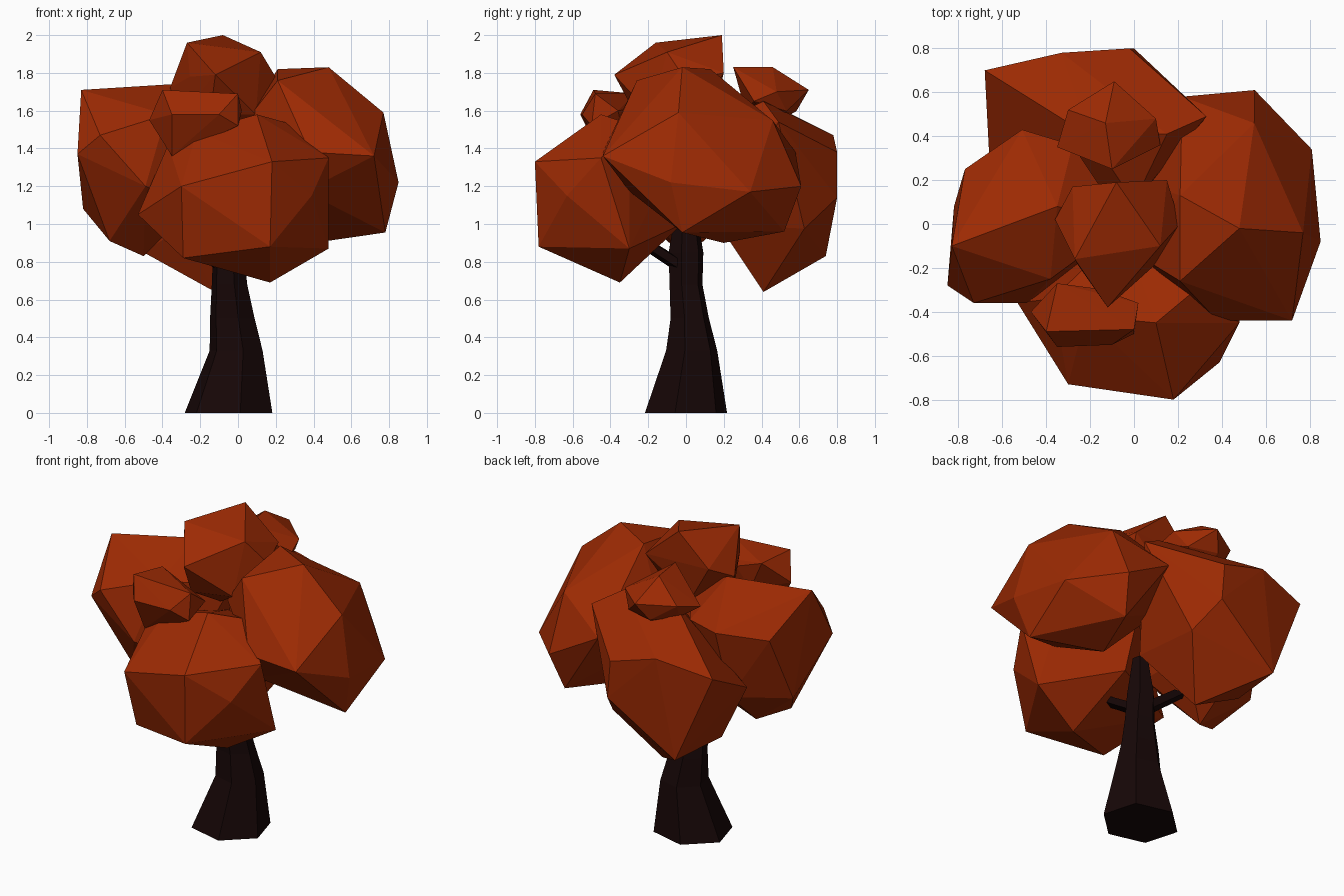
import bpy, bmesh, math
from mathutils import Vector


def material(name, rgb):
    m = bpy.data.materials.new(name)
    m.diffuse_color = (*rgb, 1)
    return m


LEAF = material("autumn_leaf", (0.335, 0.023, 0.001))
BARK = material("dark_bark", (0.008, 0.002, 0.002))


def finish(name, bm, mat):
    bmesh.ops.recalc_face_normals(bm, faces=bm.faces)
    me = bpy.data.meshes.new(name)
    bm.to_mesh(me)
    bm.free()
    me.materials.append(mat)
    ob = bpy.data.objects.new(name, me)
    bpy.context.collection.objects.link(ob)
    return ob


def limb(name, rings, sides=6):
    """Faceted loft through rings of (x, y, z, radius_x, radius_y)."""
    bm = bmesh.new()
    loops = []
    for x, y, z, rx, ry in rings:
        angles = [math.tau * i / sides + math.pi / 4 for i in range(sides)]
        loops.append([bm.verts.new((x + rx * math.cos(a), y + ry * math.sin(a), z))
                      for a in angles])
    for lo, hi in zip(loops, loops[1:]):
        for i in range(sides):
            j = (i + 1) % sides
            bm.faces.new((lo[i], lo[j], hi[j], hi[i]))
    bm.faces.new(loops[0][::-1])
    bm.faces.new(loops[-1])
    return finish(name, bm, BARK)


def clump(name, centre, radii, corners, gap):
    """Faceted leaf mass: coarse ball pulled out to a few corners, then hulled."""
    bm = bmesh.new()
    bmesh.ops.create_icosphere(bm, subdivisions=1, radius=0.93)
    ball = [Vector(centre) + Vector(v.co[i] * radii[i] for i in range(3)) for v in bm.verts]
    bm.clear()
    corners = [Vector(c) for c in corners]
    keep = [p for p in ball if all((p - c).length > gap for c in corners)]
    for p in corners + keep:
        bm.verts.new(p)
    bmesh.ops.convex_hull(bm, input=bm.verts)
    bmesh.ops.delete(bm, geom=[v for v in bm.verts if not v.link_faces], context='VERTS')
    return finish(name, bm, LEAF)


# Trunk with flared foot
limb("trunk", [(-0.05, 0, 0, 0.24, 0.225), (-0.01, 0.03, 0.33, 0.145, 0.14),
               (-0.03, 0.02, 0.5, 0.122, 0.105), (-0.045, 0, 0.68, 0.097, 0.09),
               (-0.05, 0, 0.85, 0.085, 0.095), (-0.05, 0, 1.1, 0.05, 0.05)])

# Short branches reaching into the clumps
for label, tip in (("front", (0, -0.25, 0.92)), ("left", (-0.3, 0.02, 0.95))):
    limb(label + "_branch", [(-0.05, 0, 0.76, 0.07, 0.07), (*tip, 0.06, 0.06)], 5)

# Four large leaf clumps
clump("front_leaves", (-0.02, -0.36, 1.12), (0.48, 0.42, 0.42), [
    (0.18, -0.80, 1.33), (-0.30, -0.73, 1.2), (0.17, -0.78, 0.88), (-0.29, -0.62, 0.82),
    (0.17, -0.35, 0.69), (0.48, -0.45, 1.35), (0.48, -0.3, 0.87), (-0.53, -0.36, 1.05),
    (0.1, -0.45, 1.58), (-0.37, -0.34, 1.42), (0.28, -0.3, 1.53), (0.39, -0.63, 1.15),
    (-0.22, -0.42, 1.49), (0.05, -0.02, 1.0), (-0.05, -0.03, 1.4)], 0.25)
clump("right_leaves", (0.45, 0.08, 1.36), (0.38, 0.48, 0.45), [
    (0.48, -0.02, 1.83), (0.21, 0.13, 1.82), (0.77, -0.04, 1.59), (0.72, -0.44, 1.36),
    (0.85, -0.08, 1.22), (0.81, 0.34, 1.17), (0.78, -0.02, 0.955), (0.4, 0.2, 0.9),
    (0.55, 0.61, 1.2), (0.22, 0.58, 1.38), (0.38, -0.44, 1.38), (0.21, -0.26, 1.76),
    (0.03, -0.15, 1.53), (0.0, 0.2, 1.3), (0.5, 0.52, 0.96)], 0.25)
clump("left_leaves", (-0.45, 0.02, 1.28), (0.34, 0.38, 0.42), [
    (-0.83, -0.1, 1.71), (-0.35, 0.08, 1.74), (-0.85, -0.28, 1.37), (-0.73, -0.36, 1.47),
    (-0.49, -0.36, 1.2), (-0.82, 0.08, 1.08), (-0.68, -0.1, 0.91), (-0.5, 0, 0.83),
    (-0.77, 0.25, 1.5), (-0.51, 0.43, 1.55), (-0.28, 0.36, 1.55), (-0.04, 0, 1.55),
    (-0.38, -0.25, 1.58)], 0.25)
clump("back_leaves", (-0.2, 0.48, 1.15), (0.42, 0.3, 0.42), [
    (-0.68, 0.70, 1.4), (-0.33, 0.78, 1.47), (-0.02, 0.80, 1.38), (0.33, 0.49, 1.54),
    (-0.66, 0.32, 1.2), (0, 0.80, 1.14), (-0.44, 0.74, 0.83), (-0.12, 0.41, 0.64),
    (-0.2, 0.4, 1.66), (-0.5, 0.35, 0.85), (0.1, 0.17, 1.0), (0.0, 0.1, 1.5),
    (0.15, 0.41, 1.65)], 0.25)

# Three small crown clumps
clump("top_leaves", (-0.08, -0.06, 1.68), (0.26, 0.26, 0.24), [
    (-0.08, 0.19, 2.0), (-0.27, -0.16, 1.96), (0.12, -0.1, 1.91), (0.21, 0, 1.76),
    (-0.12, -0.38, 1.79), (-0.36, 0.02, 1.72), (0.15, 0.2, 1.8), (-0.28, 0.17, 1.8)], 0.15)
clump("back_top_leaves", (-0.1, 0.45, 1.66), (0.2, 0.17, 0.15), [
    (-0.09, 0.65, 1.71), (-0.13, 0.46, 1.83), (-0.1, 0.25, 1.83), (-0.3, 0.52, 1.7),
    (0.1, 0.48, 1.7), (0.12, 0.36, 1.65), (-0.35, 0.35, 1.65)], 0.12)
clump("front_top_leaves", (-0.2, -0.4, 1.55), (0.2, 0.13, 0.14), [
    (-0.4, -0.49, 1.71), (0, -0.48, 1.69), (-0.35, -0.56, 1.58), (-0.1, -0.55, 1.58),
    (-0.47, -0.4, 1.55), (0.02, -0.36, 1.6), (-0.35, -0.45, 1.36), (-0.35, -0.27, 1.69),
    (0, -0.5, 1.52)], 0.12)
